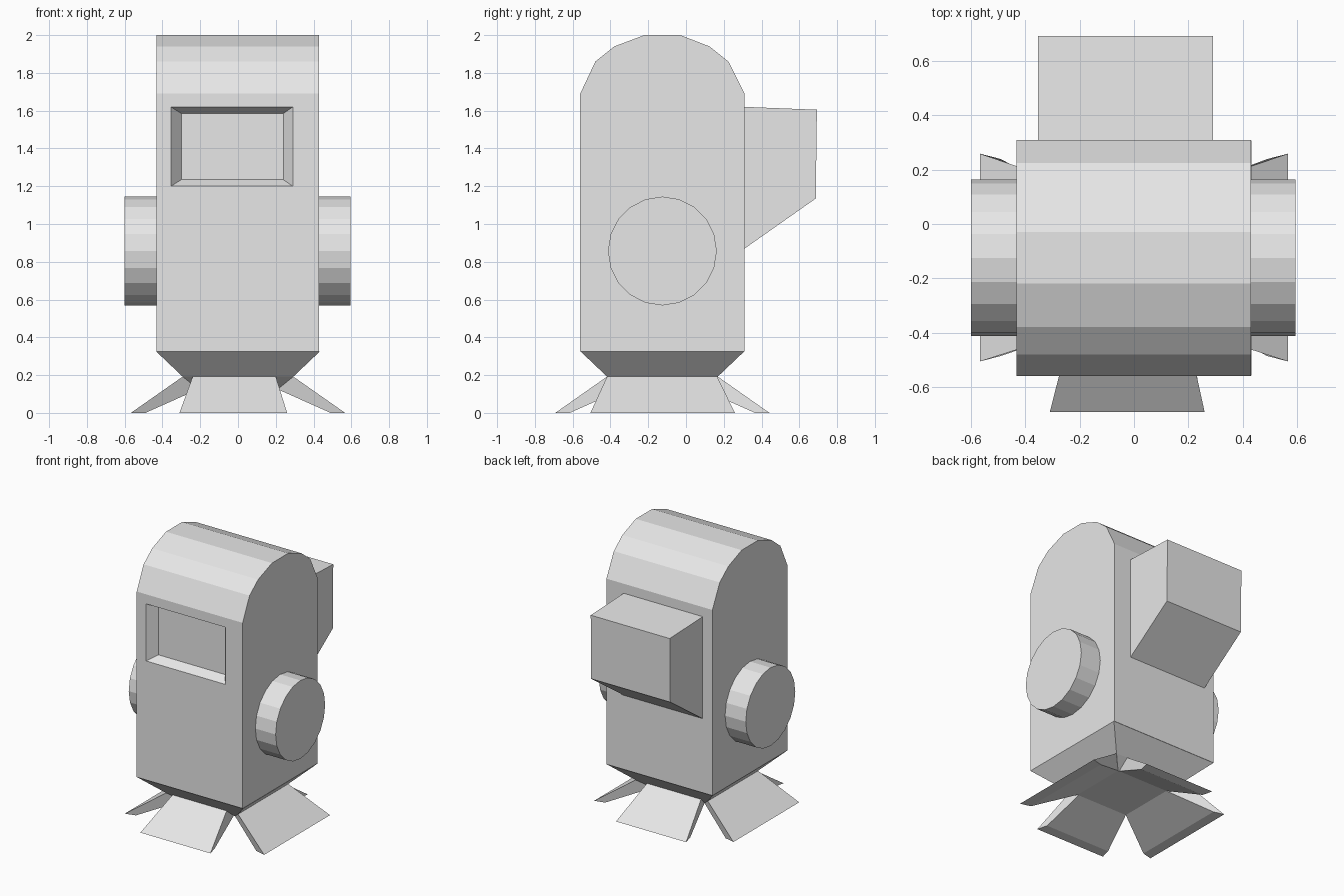
import bpy, bmesh, math
from mathutils import Vector

cube = bpy.data.objects.get("Cube")
if cube:
    bpy.data.objects.remove(cube, do_unlink=True)

grey = bpy.data.materials.new("plain_grey")
grey.use_nodes = True
grey.diffuse_color = (0.8, 0.8, 0.8, 1)
grey.node_tree.nodes["Principled BSDF"].inputs["Base Color"].default_value = (0.8, 0.8, 0.8, 1)

CY = -0.125  # depth centre of the body


def loft(name, ring_a, ring_b, edit=None):
    """Solid between two rings of matching points, with capped ends."""
    bm = bmesh.new()
    a = [bm.verts.new(p) for p in ring_a]
    b = [bm.verts.new(p) for p in ring_b]
    bm.faces.new(a)
    bm.faces.new(b)
    for i in range(len(a)):
        j = (i + 1) % len(a)
        bm.faces.new((a[i], a[j], b[j], b[i]))
    bmesh.ops.recalc_face_normals(bm, faces=bm.faces)
    if edit:
        edit(bm)
    mesh = bpy.data.meshes.new(name)
    bm.to_mesh(mesh)
    bm.free()
    mesh.materials.append(grey)
    obj = bpy.data.objects.new(name, mesh)
    bpy.context.collection.objects.link(obj)
    return obj


def prism(name, profile, x0, x1, edit=None):
    """Extrude a (y, z) profile from x0 to x1."""
    return loft(name, [(x0, y, z) for y, z in profile], [(x1, y, z) for y, z in profile], edit)


def rect(half, z):
    """Square ring around the body centre."""
    return [(sx * half, CY + sy * half, z) for sx, sy in ((-1, -1), (1, -1), (1, 1), (-1, 1))]


def cut_window(bm):
    """Sunken window with sloped sides in the front face."""
    bm.normal_update()
    face = min(bm.faces, key=lambda f: f.normal.y)
    for x0, x1, z0, z1, y in ((-0.355, 0.29, 1.2, 1.62, -0.56), (-0.30, 0.24, 1.235, 1.585, -0.495)):
        bmesh.ops.inset_region(bm, faces=[face], thickness=0.01)
        mid = face.calc_center_median()
        for v in face.verts:
            v.co = Vector((x0 if v.co.x < mid.x else x1, y, z0 if v.co.z < mid.z else z1))


# Body with arched top
arch = [(-0.56, 0.325), (-0.56, 1.69), (-0.48, 1.86), (-0.38, 1.94), (-0.22, 2.0),
        (-0.03, 2.0), (0.125, 1.94), (0.225, 1.86), (0.31, 1.69), (0.31, 0.325)]
prism("body", arch, -0.432, 0.43, cut_window)

# Tapered underside and hub that holds the feet
loft("lower_taper", rect(0.433, 0.325), rect(0.293, 0.192))
loft("foot_hub", rect(0.293, 0.192), rect(0.21, 0.125))

# Backpack
prism("backpack", [(0.31, 1.62), (0.693, 1.605), (0.687, 1.135), (0.31, 0.87)], -0.353, 0.29)

# Round side drums
circle = [(CY + 0.288 * math.cos(math.tau * i / 20), 0.857 + 0.288 * math.sin(math.tau * i / 20))
          for i in range(20)]
prism("left_drum", circle, 0.43, 0.595)
prism("right_drum", circle, -0.6, -0.43)


def foot(name, angle, top, bottom):
    """Splayed flap; top and bottom are its side limits."""
    def place(out, side, z):
        c, s = math.cos(angle), math.sin(angle)
        return (out * c - side * s, CY + out * s + side * c, z)
    inner = [place(0.293, top[0], 0.192), place(0.293, top[1], 0.192),
             place(0.21, min(top[1], 0.21), 0.125), place(0.21, max(top[0], -0.21), 0.125)]
    outer = [place(0.567, bottom[0], 0), place(0.567, bottom[1], 0),
             place(0.49, bottom[1] - 0.02, 0), place(0.49, bottom[0] + 0.02, 0)]
    loft(name, inner, outer)


# Four splayed feet
foot("left_foot", 0, (-0.293, 0.29), (-0.381, 0.384))
foot("right_foot", math.pi, (-0.29, 0.293), (-0.384, 0.381))
foot("front_foot", -math.pi / 2, (-0.24, 0.2), (-0.31, 0.26))
foot("back_foot", math.pi / 2, (-0.2, 0.24), (-0.26, 0.31))
